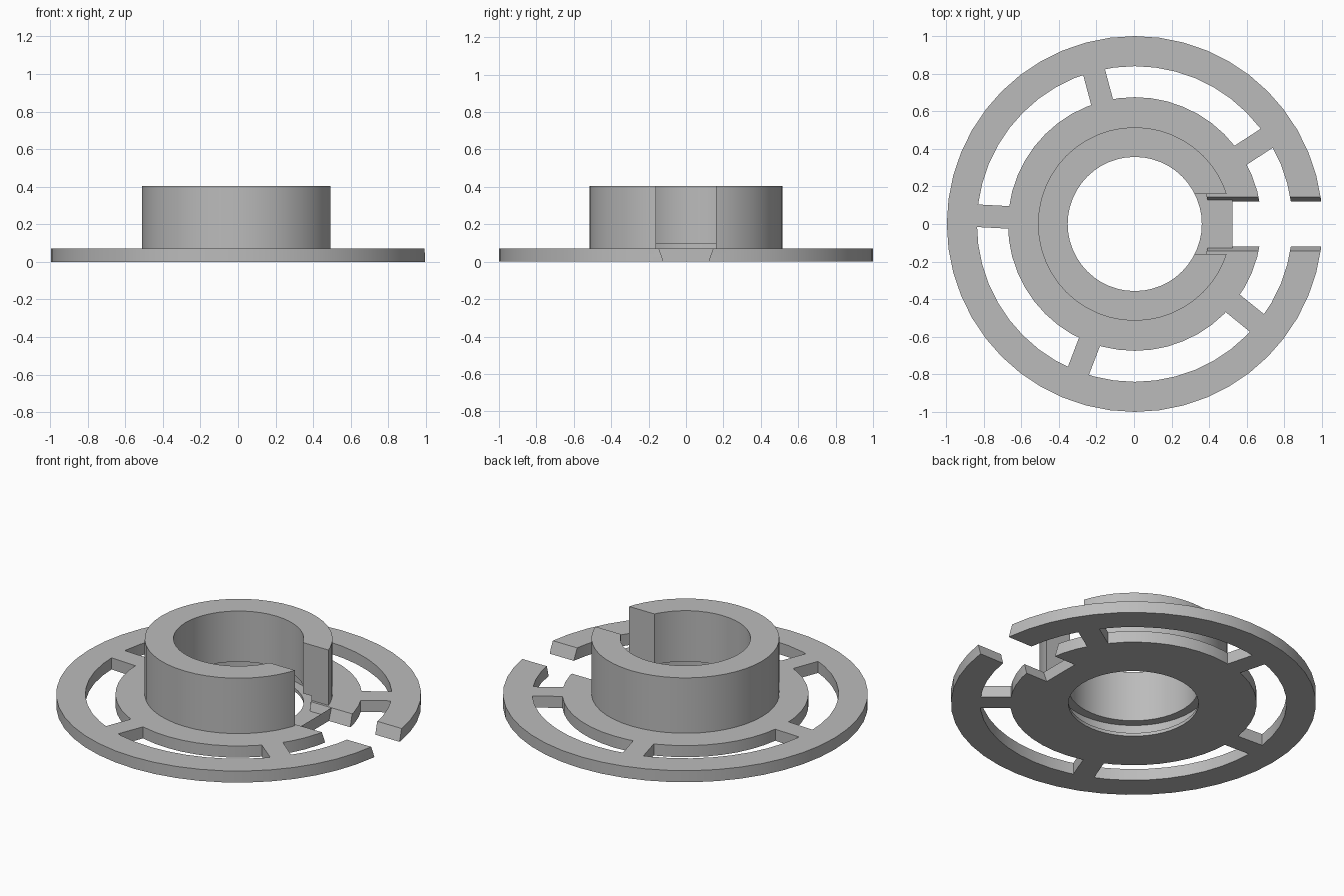
import bpy, bmesh, math
from mathutils import Matrix

if "Cube" in bpy.data.objects:
    bpy.data.objects.remove(bpy.data.objects["Cube"])

SEG = 48
CX = 0.004          # centres the gapped flange on x = 0
T = 0.07            # flange thickness

grey = bpy.data.materials.new("plain grey")
grey.diffuse_color = (0.5, 0.5, 0.5, 1)
grey.use_nodes = True
grey.node_tree.nodes["Principled BSDF"].inputs["Base Color"].default_value = grey.diffuse_color


def finish(name, bm):
    bmesh.ops.recalc_face_normals(bm, faces=bm.faces)
    me = bpy.data.meshes.new(name)
    bm.to_mesh(me)
    bm.free()
    me.materials.append(grey)
    ob = bpy.data.objects.new(name, me)
    ob.location.x = CX
    bpy.context.collection.objects.link(ob)
    return ob


def lathe(name, profile):
    """Revolve a closed (radius, height) outline around z."""
    bm = bmesh.new()
    rings = []
    for i in range(SEG):
        a = 2 * math.pi * i / SEG
        rings.append([bm.verts.new((r * math.cos(a), r * math.sin(a), z)) for r, z in profile])
    n = len(profile)
    for i in range(SEG):
        p, q = rings[i], rings[(i + 1) % SEG]
        for j in range(n):
            k = (j + 1) % n
            bm.faces.new((p[j], q[j], q[k], p[k]))
    return finish(name, bm)


def prism(name, section, x0, x1, angle=0):
    """Extrude a (y, z) section along x, then turn it around z."""
    bm = bmesh.new()
    face = bm.faces.new([bm.verts.new((x0, y, z)) for y, z in section])
    ext = bmesh.ops.extrude_face_region(bm, geom=[face])
    moved = [v for v in ext["geom"] if isinstance(v, bmesh.types.BMVert)]
    bmesh.ops.translate(bm, verts=moved, vec=(x1 - x0, 0, 0))
    bmesh.ops.transform(bm, matrix=Matrix.Rotation(angle, 4, 'Z'), verts=bm.verts)
    return finish(name, bm)


def rect(half, z0, z1):
    return [(-half, z0), (half, z0), (half, z1), (-half, z1)]


def taper(z0, z1):
    """Gap section that widens upward."""
    w0, w1 = (0.12 + 0.025 * z / T for z in (z0, z1))
    return [(-w0, z0), (w0, z0), (w1, z1), (-w1, z1)]


# Hub with collar, inner disc and a groove inside the bore
hub = lathe("hub", [(0.357, 0), (0.675, 0), (0.675, T), (0.515, T), (0.515, 0.405),
                    (0.357, 0.405), (0.357, 0.098), (0.41, 0.098), (0.41, 0.02), (0.357, 0.02)])
# Outer ring
ring = lathe("outer_ring", [(0.84, 0), (1.0, 0), (1.0, T), (0.84, T)])

# Five spokes
for i in range(5):
    prism("spoke_%d" % (i + 1), rect(0.06, 0, T), 0.66, 0.85, math.radians(33 + 72 * i))

# Cutters for the collar slot and the tapered gap
collar_slot = prism("collar_slot_cutter", rect(0.16, T, 0.6), 0.1, 0.6)
upper_gap = prism("upper_gap_cutter", taper(0.021, 0.09), 0.385, 1.2)
full_gap = prism("full_gap_cutter", taper(-0.02, 0.1), 0.52, 1.2)


def cut(ob, cutters):
    for c in cutters:
        m = ob.modifiers.new(c.name, 'BOOLEAN')
        m.operation = 'DIFFERENCE'
        m.solver = 'EXACT'
        m.object = c
    bpy.context.view_layer.objects.active = ob
    bpy.ops.object.select_all(action='DESELECT')
    ob.select_set(True)
    for m in list(ob.modifiers):
        bpy.ops.object.modifier_apply(modifier=m.name)
    bpy.ops.object.shade_smooth_by_angle(angle=math.radians(30))


bpy.context.view_layer.update()
cut(hub, [collar_slot, upper_gap, full_gap])
cut(ring, [full_gap])
for c in (collar_slot, upper_gap, full_gap):
    bpy.data.objects.remove(c)
